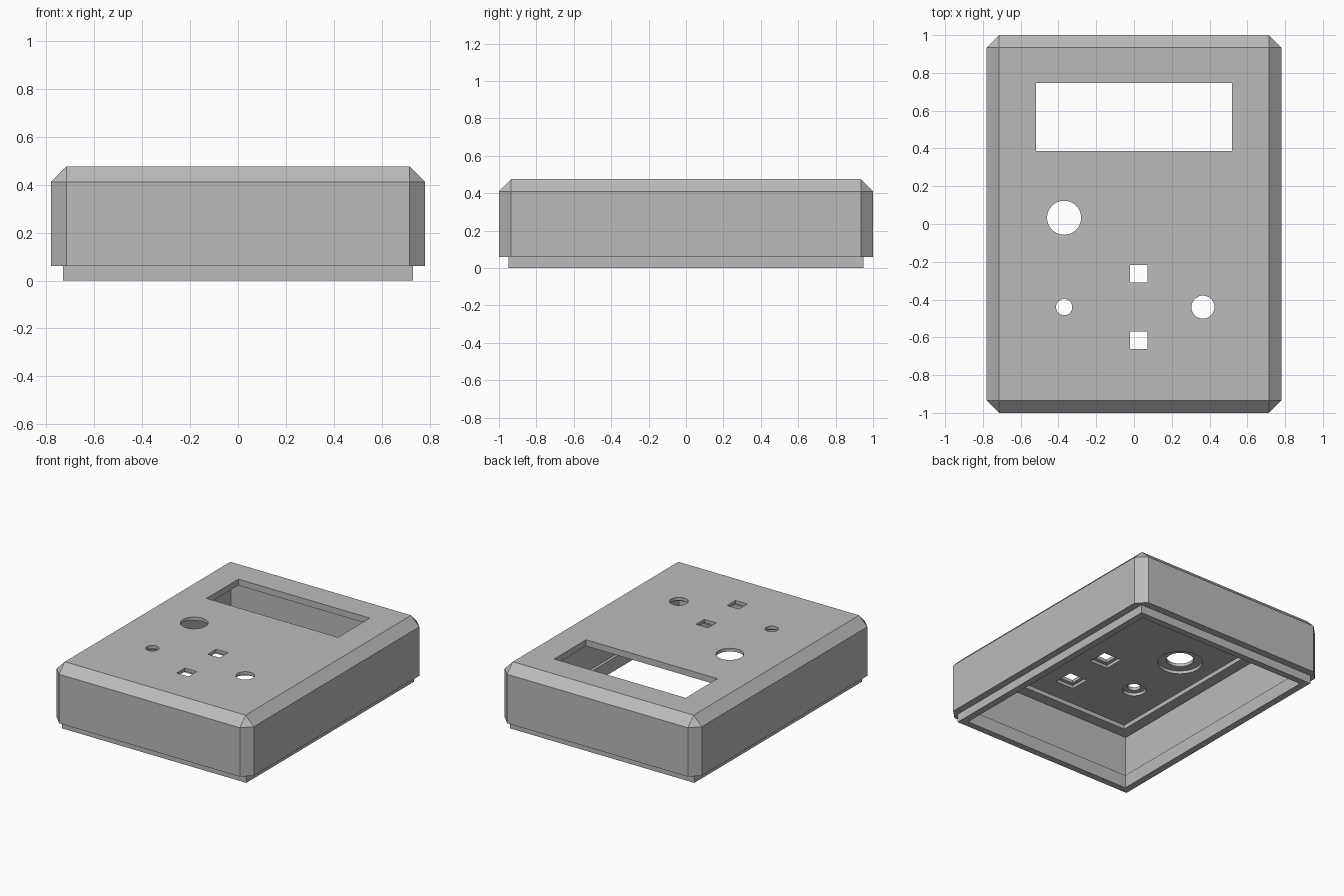
import bpy, bmesh
from mathutils import Matrix, Vector

old = bpy.data.objects.get("Cube")
if old:
    bpy.data.objects.remove(old, do_unlink=True)

grey = bpy.data.materials.new("plain grey")
grey.use_nodes = True
COLOUR = (0.5, 0.5, 0.5, 1)
grey.diffuse_color = COLOUR
grey.node_tree.nodes["Principled BSDF"].inputs["Base Color"].default_value = COLOUR


def finish(bm, name):
    mesh = bpy.data.meshes.new(name)
    bm.to_mesh(mesh)
    bm.free()
    mesh.materials.append(grey)
    obj = bpy.data.objects.new(name, mesh)
    bpy.context.collection.objects.link(obj)
    return obj


def box(name, hx, hy, z0, z1, x=0, y=0, chamfer=0):
    """Box by half sizes and height range; chamfers all but the bottom edges."""
    bm = bmesh.new()
    bmesh.ops.create_cube(bm, size=1)
    bmesh.ops.scale(bm, vec=(2 * hx, 2 * hy, z1 - z0), verts=bm.verts)
    bmesh.ops.translate(bm, vec=(x, y, (z0 + z1) / 2), verts=bm.verts)
    if chamfer:
        edges = [e for e in bm.edges if max(v.co.z for v in e.verts) > z1 - 0.01]
        bmesh.ops.bevel(bm, geom=edges, offset=chamfer, segments=1, affect='EDGES')
    return finish(bm, name)


def cylinder(name, r, z0, z1, x, y):
    bm = bmesh.new()
    bmesh.ops.create_cone(bm, cap_ends=True, segments=48, radius1=r, radius2=r,
                          depth=z1 - z0,
                          matrix=Matrix.Translation(Vector((x, y, (z0 + z1) / 2))))
    return finish(bm, name)


def combine(target, tool, operation):
    mod = target.modifiers.new("cut", 'BOOLEAN')
    mod.operation = operation
    mod.solver = 'EXACT'
    mod.object = tool
    tool.hide_render = True
    bpy.context.view_layer.update()
    graph = bpy.context.evaluated_depsgraph_get()
    mesh = bpy.data.meshes.new_from_object(target.evaluated_get(graph))
    target.modifiers.clear()
    target.data = mesh
    bpy.data.objects.remove(tool, do_unlink=True)


# Chamfered shell, hollowed from below
case = box("case_shell", 0.78, 1.0, 0.06, 0.475, chamfer=0.065)
combine(case, box("cavity", 0.70, 0.92, -0.1, 0.40), 'DIFFERENCE')
combine(case, box("ceiling_recess", 0.62, 0.84, 0.35, 0.43), 'DIFFERENCE')

# Inset lip around the open bottom, with a small ledge inside
lip = box("bottom_lip", 0.73, 0.948, 0, 0.095)
combine(lip, box("lip_opening", 0.68, 0.90, -0.1, 0.2), 'DIFFERENCE')
combine(case, lip, 'UNION')

# Display window
combine(case, box("window", 0.52, 0.18, 0.3, 0.6, 0, 0.567), 'DIFFERENCE')

# Round holes with wider pockets underneath: x, y, hole radius, pocket radius
for x, y, r, pocket in ((-0.37, 0.033, 0.09, 0.148),
                        (-0.37, -0.44, 0.043, 0.078),
                        (0.365, -0.44, 0.061, 0.1)):
    combine(case, cylinder("pocket", pocket, 0.35, 0.452, x, y), 'DIFFERENCE')
    combine(case, cylinder("hole", r, 0.35, 0.6, x, y), 'DIFFERENCE')

# Square button holes with pockets
for y in (-0.263, -0.615):
    combine(case, box("pocket", 0.072, 0.072, 0.35, 0.452, 0.025, y), 'DIFFERENCE')
    combine(case, box("hole", 0.047, 0.047, 0.35, 0.6, 0.025, y), 'DIFFERENCE')

# One flat material on every face
case.data.materials.clear()
case.data.materials.append(grey)
for poly in case.data.polygons:
    poly.material_index = 0
    poly.use_smooth = False
